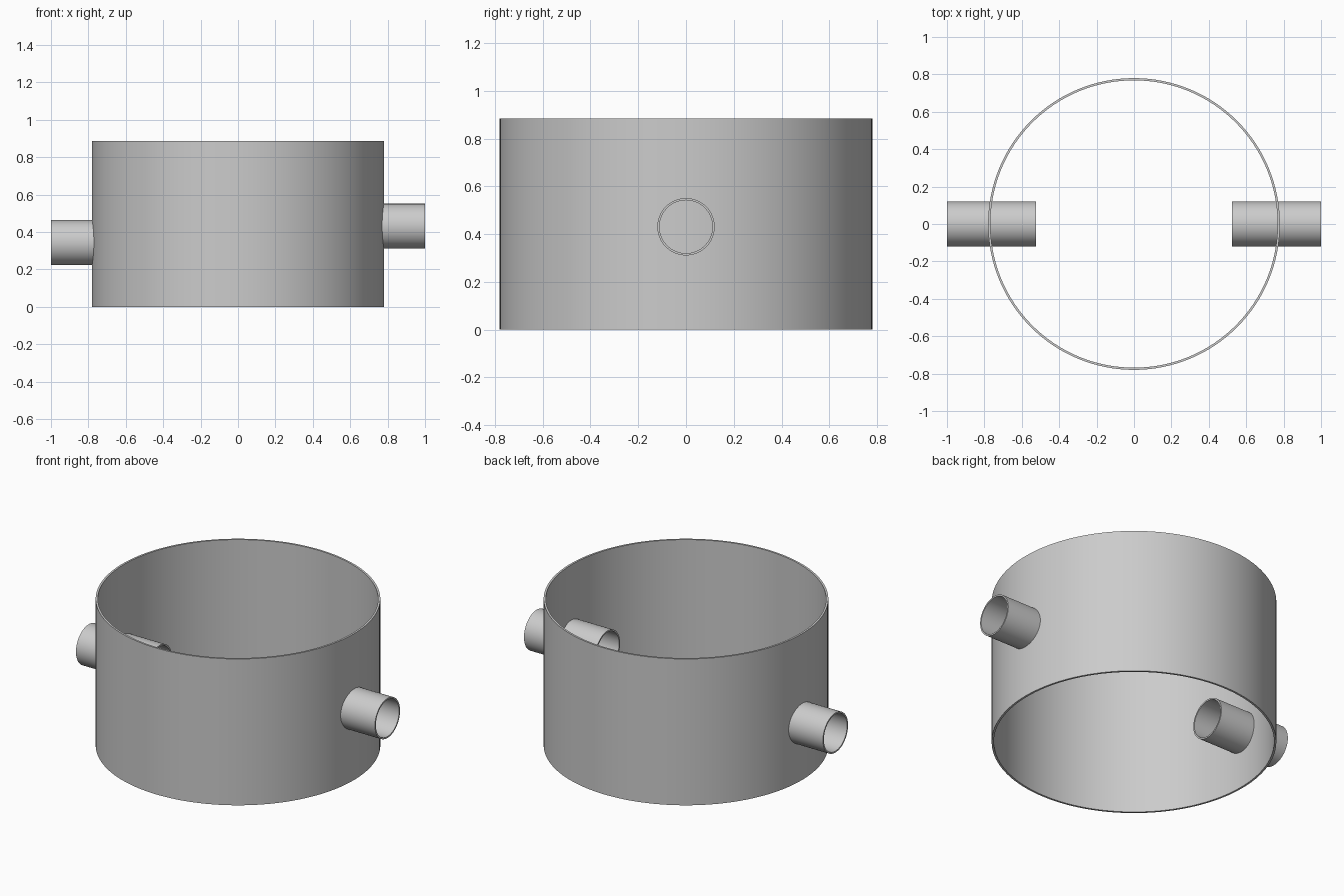
import bpy, bmesh, math
from mathutils import Matrix

if "Cube" in bpy.data.objects:
    bpy.data.objects.remove(bpy.data.objects["Cube"])


def tube(name, r_out, r_in, length, segments, matrix):
    """Open-ended hollow cylinder along local z, from 0 to length."""
    bm = bmesh.new()
    profile = [(r_out, 0), (r_out, length), (r_in, length), (r_in, 0)]
    rings = []
    for r, z in profile:
        rings.append([bm.verts.new((r * math.cos(a), r * math.sin(a), z))
                      for a in (2 * math.pi * i / segments for i in range(segments))])
    for k in range(4):
        a, b = rings[k], rings[(k + 1) % 4]
        for i in range(segments):
            j = (i + 1) % segments
            bm.faces.new((a[i], a[j], b[j], b[i]))
    bmesh.ops.recalc_face_normals(bm, faces=bm.faces)
    bm.transform(matrix)
    mesh = bpy.data.meshes.new(name)
    bm.to_mesh(mesh)
    bm.free()
    obj = bpy.data.objects.new(name, mesh)
    bpy.context.collection.objects.link(obj)
    bpy.ops.object.select_all(action='DESELECT')
    obj.select_set(True)
    bpy.context.view_layer.objects.active = obj
    bpy.ops.object.shade_smooth_by_angle(angle=math.radians(30))
    return obj


# Main chamber wall, open at top and bottom
tube("chamber_wall", 0.78, 0.768, 0.885, 128, Matrix.Identity(4))

# Inlet and outlet pipes pushed through the wall at different heights
for name, x, z in (("left_pipe", -1.0, 0.343), ("right_pipe", 0.525, 0.431)):
    place = Matrix.Translation((x, 0, z)) @ Matrix.Rotation(math.pi / 2, 4, 'Y')
    tube(name, 0.12, 0.111, 0.475, 64, place)
